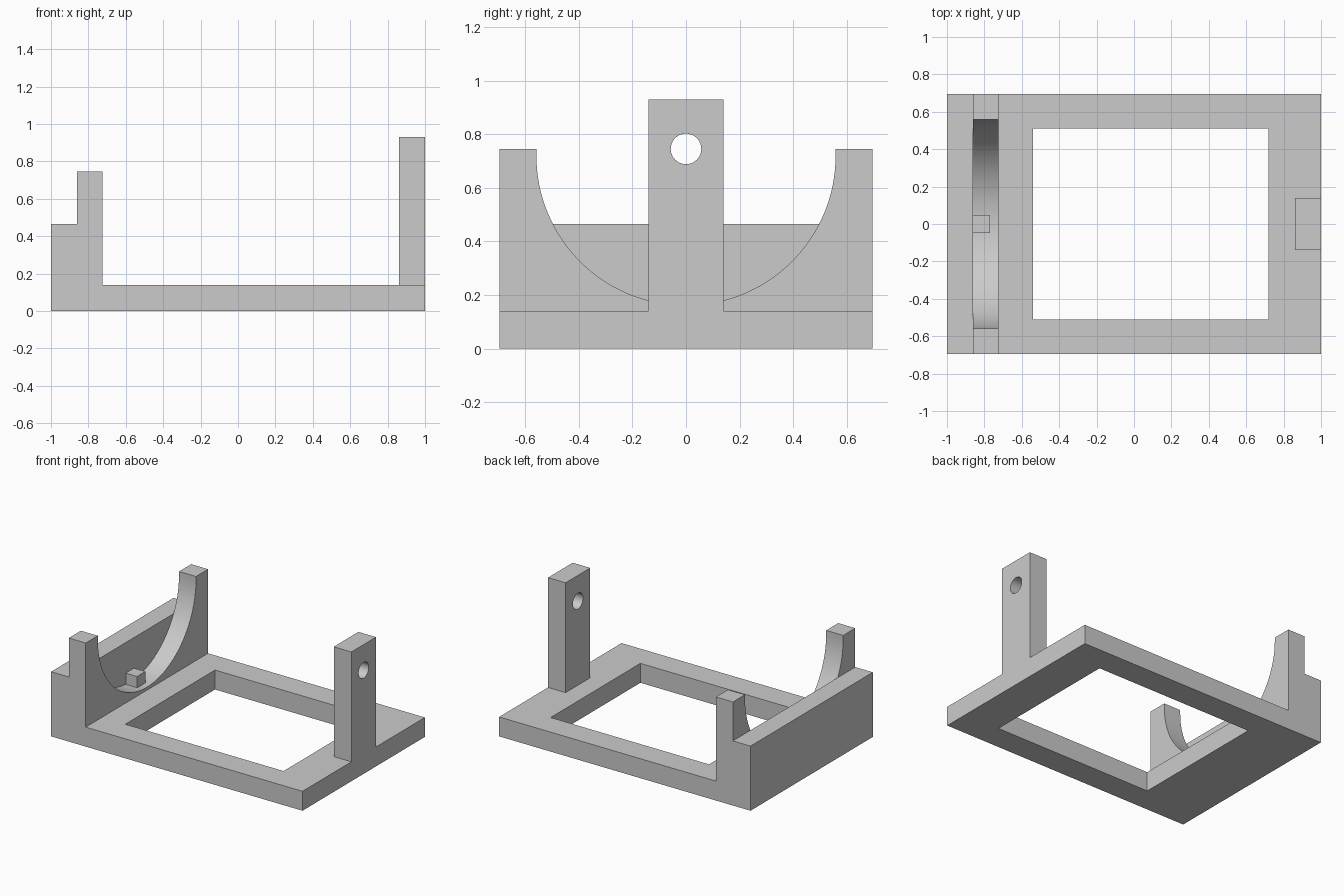
import bpy, bmesh, math

cube = bpy.data.objects.get("Cube")
if cube:
    bpy.data.objects.remove(cube, do_unlink=True)

gray = bpy.data.materials.new("light_gray")
gray.use_nodes = True
gray.diffuse_color = (0.6, 0.6, 0.6, 1)
gray.node_tree.nodes["Principled BSDF"].inputs["Base Color"].default_value = (0.6, 0.6, 0.6, 1)


def prism(name, profile, x0, x1):
    """Extrude a closed (y, z) profile along x."""
    bm = bmesh.new()
    face = bm.faces.new([bm.verts.new((x0, y, z)) for y, z in profile])
    ext = bmesh.ops.extrude_face_region(bm, geom=[face])
    moved = [v for v in ext["geom"] if isinstance(v, bmesh.types.BMVert)]
    bmesh.ops.translate(bm, verts=moved, vec=(x1 - x0, 0, 0))
    bmesh.ops.recalc_face_normals(bm, faces=bm.faces)
    mesh = bpy.data.meshes.new(name)
    bm.to_mesh(mesh)
    bm.free()
    mesh.materials.append(gray)
    obj = bpy.data.objects.new(name, mesh)
    bpy.context.collection.objects.link(obj)
    return obj


def box(name, x0, x1, half_y, z0, z1):
    return prism(name, [(-half_y, z0), (half_y, z0), (half_y, z1), (-half_y, z1)], x0, x1)


def arc(radius, cz, start, sweep, steps):
    angles = [start + sweep * i / steps for i in range(steps + 1)]
    return [(radius * math.cos(a), cz + radius * math.sin(a)) for a in angles]


def combine(target, tool, operation):
    mod = target.modifiers.new(operation.lower(), 'BOOLEAN')
    mod.operation = operation
    mod.solver = 'EXACT'
    mod.object = tool
    bpy.context.view_layer.objects.active = target
    bpy.ops.object.modifier_apply(modifier=mod.name)
    bpy.data.objects.remove(tool, do_unlink=True)


# Base plate with rectangular window
stand = box("cradle_stand", -1, 1, 0.695, 0, 0.14)
combine(stand, box("window_cutter", -0.54, 0.72, 0.51, -0.1, 0.3), 'DIFFERENCE')

# Low end wall
combine(stand, box("end_wall", -1, -0.86, 0.695, 0, 0.465), 'UNION')

# Cradle with round cut-out
profile = [(-0.695, 0.745), (-0.695, 0), (0.695, 0), (0.695, 0.745), (0.558, 0.745)]
profile += arc(0.558, 0.72, 0, -math.pi, 64) + [(-0.558, 0.745)]
combine(stand, prism("cradle", profile, -0.86, -0.725), 'UNION')

# Small locating peg at the bottom of the cradle
combine(stand, box("peg", -0.9, -0.77, 0.047, 0.1, 0.245), 'UNION')

# Post with a through hole
post = box("post", 0.86, 1, 0.14, 0, 0.93)
hole = prism("hole_cutter", arc(0.057, 0.745, 0, math.tau, 48)[:-1], 0.7, 1.2)
combine(post, hole, 'DIFFERENCE')
combine(stand, post, 'UNION')

# Clean coplanar seams and shade the curves smooth
bm = bmesh.new()
bm.from_mesh(stand.data)
bmesh.ops.remove_doubles(bm, verts=bm.verts, dist=0.0001)
bmesh.ops.dissolve_limit(bm, angle_limit=math.radians(0.5), verts=bm.verts, edges=bm.edges)
bm.to_mesh(stand.data)
bm.free()
bpy.ops.object.select_all(action='DESELECT')
stand.select_set(True)
bpy.context.view_layer.objects.active = stand
bpy.ops.object.shade_smooth_by_angle(angle=math.radians(30))
